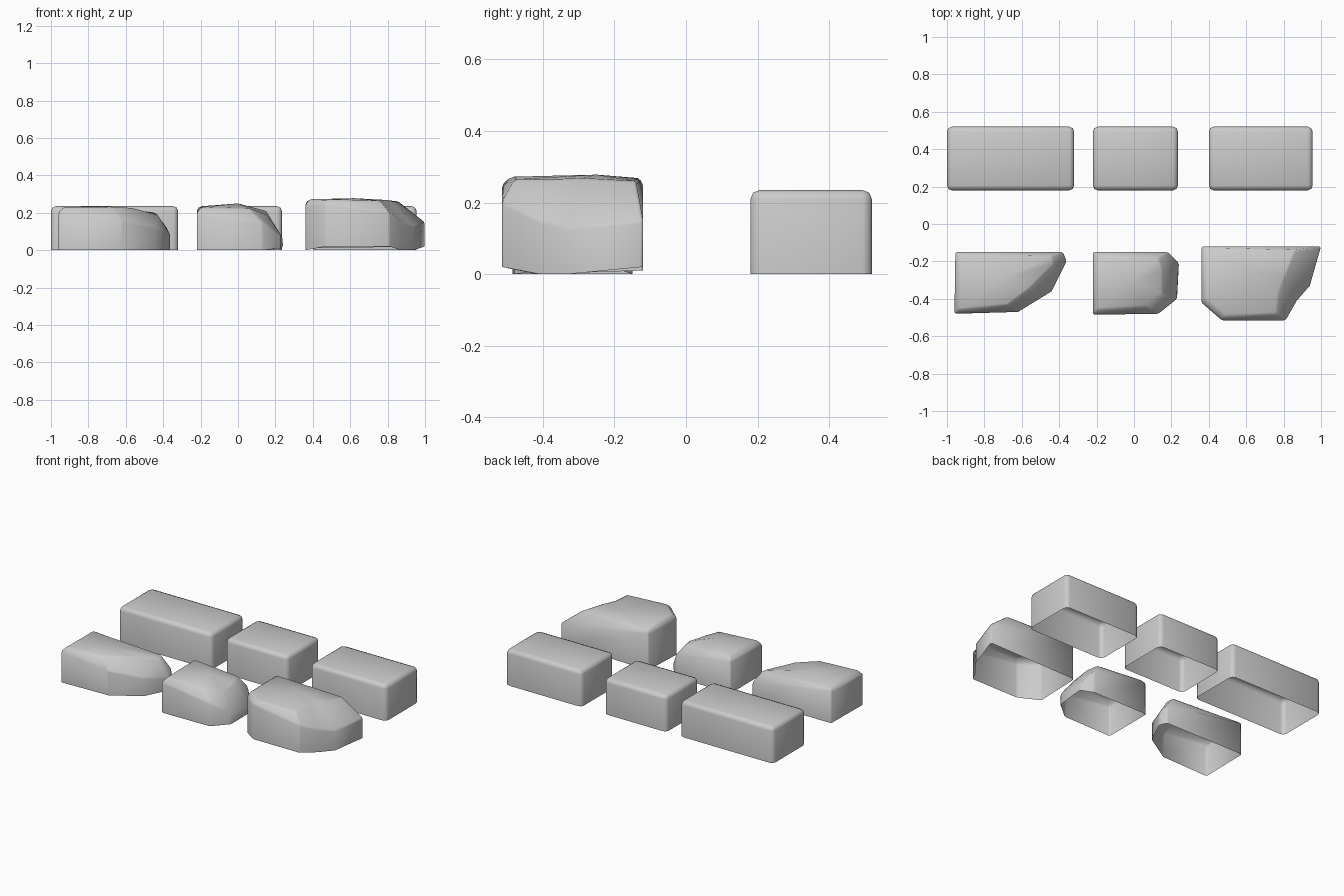
import bpy, bmesh

cube = bpy.data.objects.get("Cube")
if cube:
    bpy.data.objects.remove(cube, do_unlink=True)

stone = bpy.data.materials.new("grey stone")
stone.use_nodes = True
stone.diffuse_color = (0.6, 0.6, 0.6, 1)
stone.node_tree.nodes["Principled BSDF"].inputs["Base Color"].default_value = (0.6, 0.6, 0.6, 1)


def loft(name, rings, bevel, segments, peak=None):
    """Open-bottomed block skinned through rings of corners, closed on top."""
    bm = bmesh.new()
    rows = [[bm.verts.new(p) for p in ring] for ring in rings]
    n = len(rows[0])
    for low, high in zip(rows, rows[1:]):
        for i in range(n):
            j = (i + 1) % n
            bm.faces.new((low[i], low[j], high[j], high[i]))
    if peak:
        centre = bm.verts.new(peak)
        for i in range(n):
            bm.faces.new((rows[-1][i], rows[-1][(i + 1) % n], centre))
    else:
        bm.faces.new(rows[-1])
    mesh = bpy.data.meshes.new(name)
    bm.to_mesh(mesh)
    bm.free()
    mesh.materials.append(stone)
    mesh.shade_smooth()
    obj = bpy.data.objects.new(name, mesh)
    bpy.context.collection.objects.link(obj)
    mod = obj.modifiers.new("worn edges", "BEVEL")
    mod.width = bevel
    mod.segments = segments
    mod.limit_method = "ANGLE"
    mod.angle_limit = 0.6
    return obj


def whole_brick(name, x0, x1):
    y0, y1, h = 0.18, 0.52, 0.235
    foot = [(x0, y0), (x1, y0), (x1, y1), (x0, y1)]
    loft(name, [[(x, y, z) for x, y in foot] for z in (0, h)], 0.026, 2)


def broken_brick(name, corners, peak):
    """Each corner: foot x, y, foot height, shoulder height, then top x, y, z."""
    foot = [(x, y, z) for x, y, z, *_ in corners]
    shoulder = [(c[0], c[1], c[3]) for c in corners]
    top = [c[4:] for c in corners]
    loft(name, [foot, shoulder, top], 0.008, 1, peak)


# Back row of intact bricks
whole_brick("long_brick", -1.0, -0.32)
whole_brick("short_brick", -0.22, 0.235)
whole_brick("medium_brick", 0.40, 0.955)

# Front row of chipped bricks
broken_brick("chipped_long_brick", [
    (-0.96, -0.48, 0, 0.20, -0.935, -0.455, 0.23),
    (-0.62, -0.47, 0, 0.16, -0.68, -0.43, 0.232),
    (-0.44, -0.36, 0, 0.12, -0.56, -0.34, 0.225),
    (-0.36, -0.20, 0, 0.08, -0.43, -0.21, 0.19),
    (-0.38, -0.15, 0, 0.12, -0.44, -0.17, 0.20),
    (-0.955, -0.15, 0, 0.21, -0.935, -0.17, 0.225),
], (-0.72, -0.3, 0.235))

broken_brick("chipped_short_brick", [
    (-0.22, -0.485, 0, 0.20, -0.195, -0.455, 0.23),
    (0.13, -0.48, 0, 0.15, 0.06, -0.44, 0.225),
    (0.23, -0.40, 0.01, 0.08, 0.15, -0.37, 0.19),
    (0.24, -0.21, 0.02, 0.06, 0.15, -0.25, 0.21),
    (0.18, -0.15, 0, 0.15, 0.13, -0.18, 0.215),
    (-0.22, -0.15, 0, 0.21, -0.195, -0.17, 0.235),
], (0.0, -0.3, 0.25))

broken_brick("chipped_large_brick", [
    (0.36, -0.42, 0, 0.24, 0.38, -0.40, 0.272),
    (0.47, -0.515, 0.02, 0.25, 0.49, -0.49, 0.272),
    (0.81, -0.515, 0.02, 0.20, 0.76, -0.48, 0.265),
    (0.87, -0.41, 0, 0.15, 0.77, -0.37, 0.265),
    (0.94, -0.33, 0, 0.13, 0.80, -0.29, 0.268),
    (1.0, -0.12, 0.02, 0.15, 0.86, -0.14, 0.26),
    (0.36, -0.12, 0.01, 0.25, 0.375, -0.13, 0.268),
], (0.62, -0.25, 0.278))
